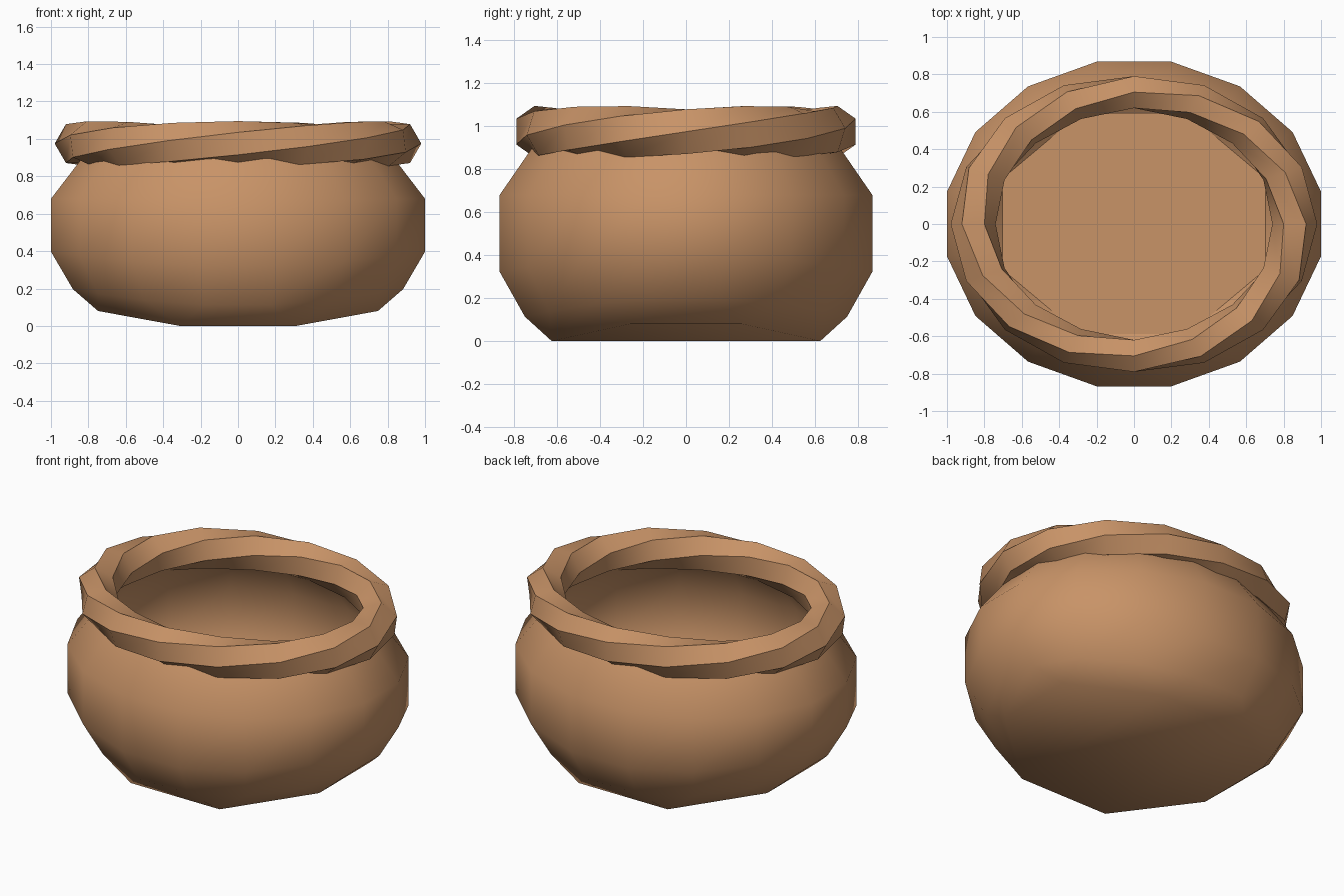
import bpy, bmesh, math
from math import cos, sin, pi

if "Cube" in bpy.data.objects:
    bpy.data.objects.remove(bpy.data.objects["Cube"])

clay = bpy.data.materials.new("clay brown")
clay.diffuse_color = (0.578, 0.292, 0.136, 1)
clay.use_nodes = True
clay.node_tree.nodes["Principled BSDF"].inputs["Base Color"].default_value = clay.diffuse_color


def finish(bm, name, angle):
    bmesh.ops.recalc_face_normals(bm, faces=bm.faces)
    me = bpy.data.meshes.new(name)
    bm.to_mesh(me)
    bm.free()
    ob = bpy.data.objects.new(name, me)
    bpy.context.collection.objects.link(ob)
    me.materials.append(clay)
    bpy.ops.object.select_all(action='DESELECT')
    ob.select_set(True)
    bpy.context.view_layer.objects.active = ob
    bpy.ops.object.shade_smooth_by_angle(angle=math.radians(angle))
    return ob


def ring(bm, n, a, b, z_side, z_front):
    """Oval ring of n points; height blends from the x sides to the y sides."""
    out = []
    for k in range(n):
        t = (k + 0.5) * 2 * pi / n
        w = min(1, max(0, (cos(t) ** 2 - 0.146) / 0.707)) if n == 8 else cos(t) ** 2
        out.append(bm.verts.new((a * cos(t), b * sin(t), z_front + (z_side - z_front) * w)))
    return out


def bridge(bm, r, s):
    n = len(r)
    for k in range(n):
        bm.faces.new((r[k], r[(k + 1) % n], s[(k + 1) % n], s[k]))


def bridge_8_16(bm, o, r):
    """Each octagon corner meets a pair of points on the 16-sided ring."""
    for k in range(8):
        a, b, c = r[2 * k], r[2 * k + 1], r[(2 * k + 2) % 16]
        bm.faces.new((o[k], b, a))
        bm.faces.new((o[k], o[(k + 1) % 8], c, b))


# Pot body: outer wall up, over the lip, inner wall down to a flat floor
bm = bmesh.new()
base = ring(bm, 8, 0.81, 0.677, 0.08, 0.0)
walls = [ring(bm, 16, *p) for p in (
    (0.90, 0.765, 0.20, 0.11),
    (1.0195, 0.885, 0.40, 0.32),
    (1.0195, 0.885, 0.68, 0.68),
    (0.84, 0.73, 0.91, 0.90),
    (0.81, 0.70, 0.90, 0.89),
    (0.98, 0.845, 0.67, 0.67),
    (0.98, 0.845, 0.41, 0.33),
    (0.86, 0.725, 0.22, 0.15),
)]
floor = ring(bm, 8, 0.76, 0.637, 0.10, 0.10)
bridge_8_16(bm, base, walls[0])
for r, s in zip(walls, walls[1:]):
    bridge(bm, r, s)
bridge_8_16(bm, floor, walls[-1])
for idx in ((1, 2, 5, 6), (0, 1, 6, 7), (2, 3, 4, 5)):
    bm.faces.new([base[i] for i in idx])
bm.faces.new(floor)
body = finish(bm, "pot_body", 50)
for p in body.data.polygons:
    if len(p.vertices) == 8:
        p.use_smooth = False

# Rim: six-sided ring that twists one full turn on its way round
bm = bmesh.new()
loops = []
for i in range(16):
    t = i * pi / 8
    loop = []
    for j in range(6):
        e = t + j * pi / 3
        rad = 0.86 + 0.12 * cos(e)
        loop.append(bm.verts.new((rad * cos(t), 0.82 * rad * sin(t), 0.975 + 0.12 * sin(e))))
    loops.append(loop)
for i in range(16):
    bridge(bm, loops[i], loops[(i + 1) % 16])
finish(bm, "twisted_rim", 35)
